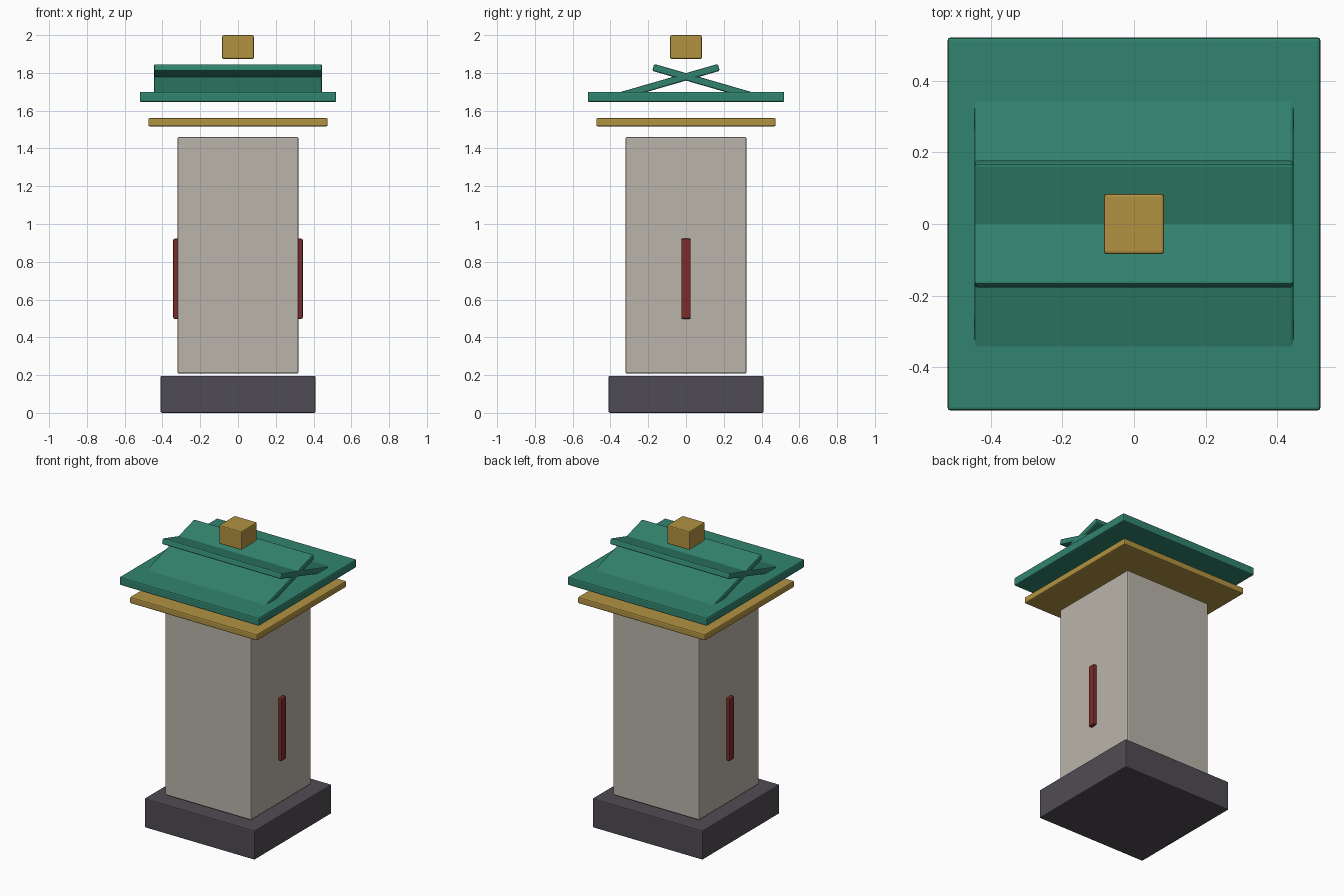
import bpy
import math
from mathutils import Matrix, Vector

cube = bpy.data.objects.get("Cube")
if cube:
    bpy.data.objects.remove(cube, do_unlink=True)


def linear(c):
    c /= 255
    return c / 12.92 if c <= 0.04045 else ((c + 0.055) / 1.055) ** 2.4


def material(name, *rgb):
    mat = bpy.data.materials.new(name)
    colour = [linear(c) for c in rgb] + [1]
    mat.use_nodes = True
    mat.diffuse_color = colour
    mat.node_tree.nodes["Principled BSDF"].inputs["Base Color"].default_value = colour
    return mat


stone = material("pale stone", 186, 181, 171)
slate = material("dark slate", 79, 76, 83)
gold = material("old gold", 178, 146, 66)
green = material("roof green", 49, 132, 110)
red = material("dark red", 122, 44, 42)


def block(name, size, centre, mat, bevel=0.008, tilt=0):
    """Box with softly chamfered edges, tilted about the x axis."""
    bpy.ops.mesh.primitive_cube_add(size=1, location=centre, rotation=(tilt, 0, 0))
    obj = bpy.context.object
    obj.name = name
    obj.data.transform(Matrix.Diagonal(Vector((*size, 1))))
    obj.data.materials.append(mat)
    mod = obj.modifiers.new("soft edges", "BEVEL")
    mod.width = bevel
    mod.segments = 2
    return obj


def layer(name, width, bottom, top, mat, bevel=0.008):
    """Square block centred on the vertical axis."""
    return block(name, (width, width, top - bottom), (0, 0, (bottom + top) / 2), mat, bevel)


# Stacked square parts
layer("base", 0.82, 0, 0.196, slate, 0.006)
layer("tower_body", 0.64, 0.208, 1.46, stone)
layer("cornice", 0.95, 1.517, 1.56, gold)
layer("roof_slab", 1.04, 1.645, 1.70, green)
layer("finial", 0.168, 1.873, 2.0, gold)

# Crossed roof panels, each rising over the ridge and sinking into the roof slab
SLOPE = math.radians(16.1)
for side, name in ((1, "back_roof_panel"), (-1, "front_roof_panel")):
    length, thick, mid = 0.59, 0.038, 0.11
    z = 1.779 - mid * math.tan(SLOPE)
    block(name, (0.89, length, thick), (0, side * mid, z), green, 0.008, -side * SLOPE)

# Narrow slits on both sides of the body
for side, name in ((1, "left_slit"), (-1, "right_slit")):
    block(name, (0.042, 0.05, 0.425), (side * 0.322, 0, 0.71), red)
